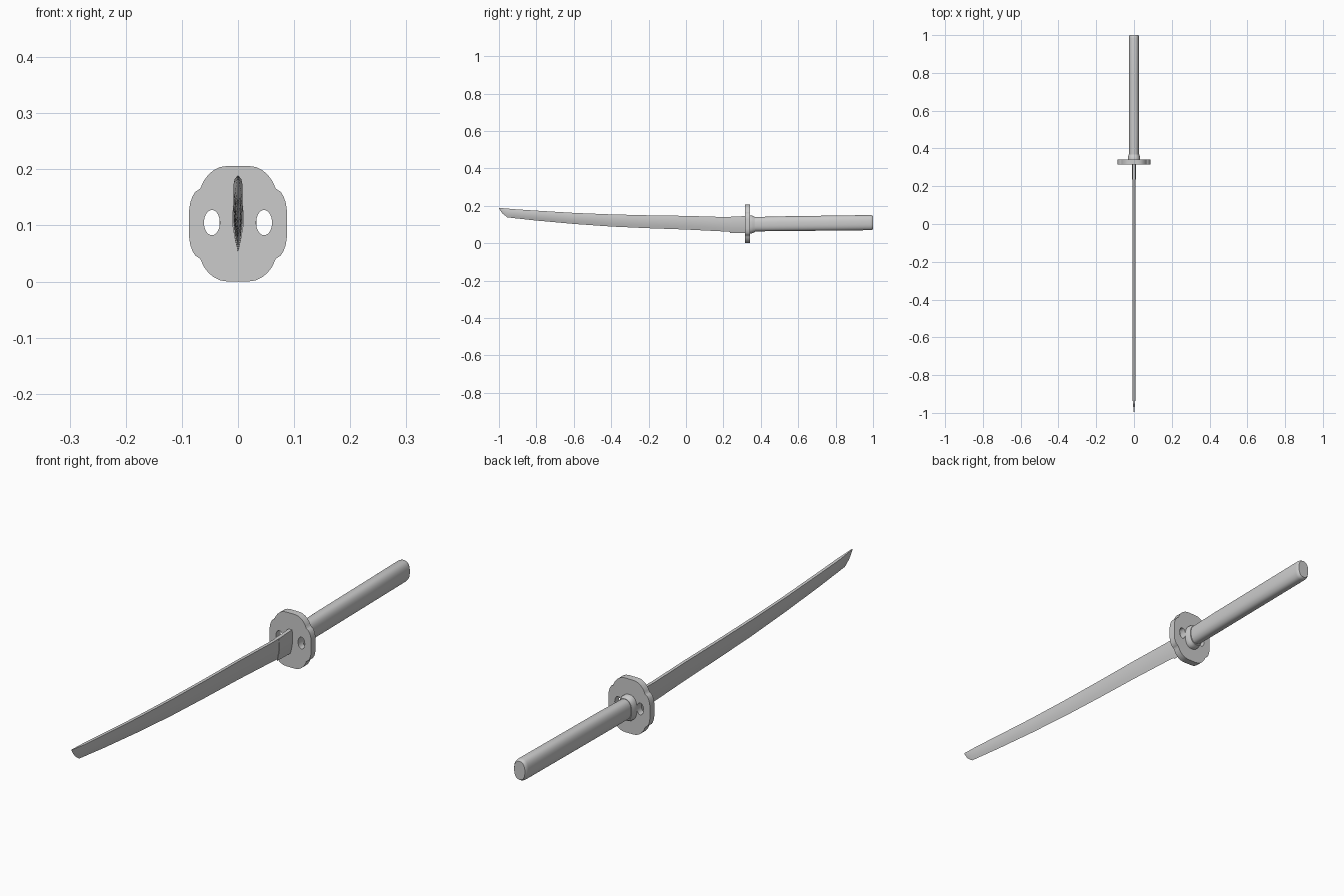
import bpy, bmesh
from math import sin, cos, pi, radians, copysign

if "Cube" in bpy.data.objects:
    bpy.data.objects.remove(bpy.data.objects["Cube"])


def loft(name, rings, angle=35):
    """Skin a list of equal-length point rings and cap both ends."""
    bm = bmesh.new()
    vr = [[bm.verts.new(p) for p in r] for r in rings]
    n = len(vr[0])
    for a, b in zip(vr, vr[1:]):
        for i in range(n):
            j = (i + 1) % n
            bm.faces.new((a[i], a[j], b[j], b[i]))
    bm.faces.new(vr[0])
    bm.faces.new(vr[-1])
    bmesh.ops.recalc_face_normals(bm, faces=bm.faces)
    me = bpy.data.meshes.new(name)
    bm.to_mesh(me)
    bm.free()
    ob = bpy.data.objects.new(name, me)
    bpy.context.collection.objects.link(ob)
    activate(ob)
    bpy.ops.object.shade_smooth_by_angle(angle=radians(angle))
    return ob


def activate(ob):
    bpy.ops.object.select_all(action='DESELECT')
    ob.select_set(True)
    bpy.context.view_layer.objects.active = ob


def oval(y, cz, hx, hz, n=40, e=2.4):
    """Slightly squared oval ring across the y axis."""
    def f(v):
        return copysign(abs(v) ** (2 / e), v)
    return [(hx * f(cos(2 * pi * i / n)), y, cz + hz * f(sin(2 * pi * i / n)))
            for i in range(n)]


def blade_ring(y, edge, spine, w):
    """Wedge section: sharp edge below, flat spine above."""
    half = [(0.22, 0.55), (0.5, 1.0), (0.8, 1.0), (1.0, 0.75)]
    h = spine - edge
    right = [(w * k, y, edge + h * t) for t, k in half]
    left = [(-x, yy, z) for x, yy, z in reversed(right)]
    return [(0, y, edge)] + right + left


# Blade: y, edge height, spine height, half width
stations = [(-1.0, 0.187, 0.189, 0.0008), (-0.99, 0.170, 0.188, 0.002),
            (-0.98, 0.157, 0.187, 0.003), (-0.955, 0.138, 0.185, 0.005),
            (-0.92, 0.134, 0.182, 0.008), (-0.8, 0.121, 0.174, 0.008),
            (-0.6, 0.103, 0.162, 0.008), (-0.4, 0.089, 0.154, 0.008),
            (-0.2, 0.080, 0.149, 0.008), (0.0, 0.073, 0.146, 0.008),
            (0.2, 0.063, 0.140, 0.008), (0.245, 0.060, 0.141, 0.008)]
loft("blade", [blade_ring(*s) for s in stations])

# Blade collar where the blade meets the guard
loft("blade_collar", [blade_ring(0.235, 0.055, 0.141, 0.0095),
                      blade_ring(0.32, 0.053, 0.145, 0.0095)])

# Guard: lobed plate with two oval openings
quarter = [(0.0, 0.103), (0.018, 0.103), (0.032, 0.101), (0.044, 0.095),
           (0.053, 0.087), (0.060, 0.078), (0.064, 0.070), (0.067, 0.063),
           (0.071, 0.060), (0.076, 0.057), (0.081, 0.049), (0.085, 0.038),
           (0.087, 0.025)]
side = quarter + [(x, -z) for x, z in reversed(quarter)]
outline = side + [(-x, z) for x, z in reversed(side[1:-1])]
hole = [(0.0465 + 0.0142 * cos(2 * pi * i / 28),
         0.002 + 0.0225 * sin(2 * pi * i / 28)) for i in range(28)]
cu = bpy.data.curves.new("guard", 'CURVE')
cu.dimensions = '2D'
cu.fill_mode = 'BOTH'
cu.extrude = 0.0135
for loop in (outline, hole, [(-x, z) for x, z in hole]):
    sp = cu.splines.new('POLY')
    sp.points.add(len(loop) - 1)
    for p, (x, z) in zip(sp.points, loop):
        p.co = (x, z, 0, 1)
    sp.use_cyclic_u = True
guard = bpy.data.objects.new("guard", cu)
bpy.context.collection.objects.link(guard)
guard.location = (0, 0.328, 0.103)
guard.rotation_euler = (pi / 2, 0, 0)
activate(guard)
bpy.ops.object.convert(target='MESH')
bpy.ops.object.shade_smooth_by_angle(angle=radians(35))

# Handle collar behind the guard
loft("handle_collar", [oval(0.338, 0.100, 0.033, 0.048),
                       oval(0.352, 0.100, 0.033, 0.048),
                       oval(0.358, 0.100, 0.031, 0.045),
                       oval(0.368, 0.100, 0.029, 0.041)])

# Handle, rising slightly toward a bevelled end
loft("handle", [oval(0.345, 0.101, 0.026, 0.038),
                oval(0.50, 0.104, 0.0275, 0.0395),
                oval(0.75, 0.107, 0.0275, 0.0400),
                oval(0.985, 0.110, 0.0275, 0.0405),
                oval(0.995, 0.110, 0.0260, 0.0385),
                oval(1.0, 0.110, 0.0225, 0.0345)], 30)
